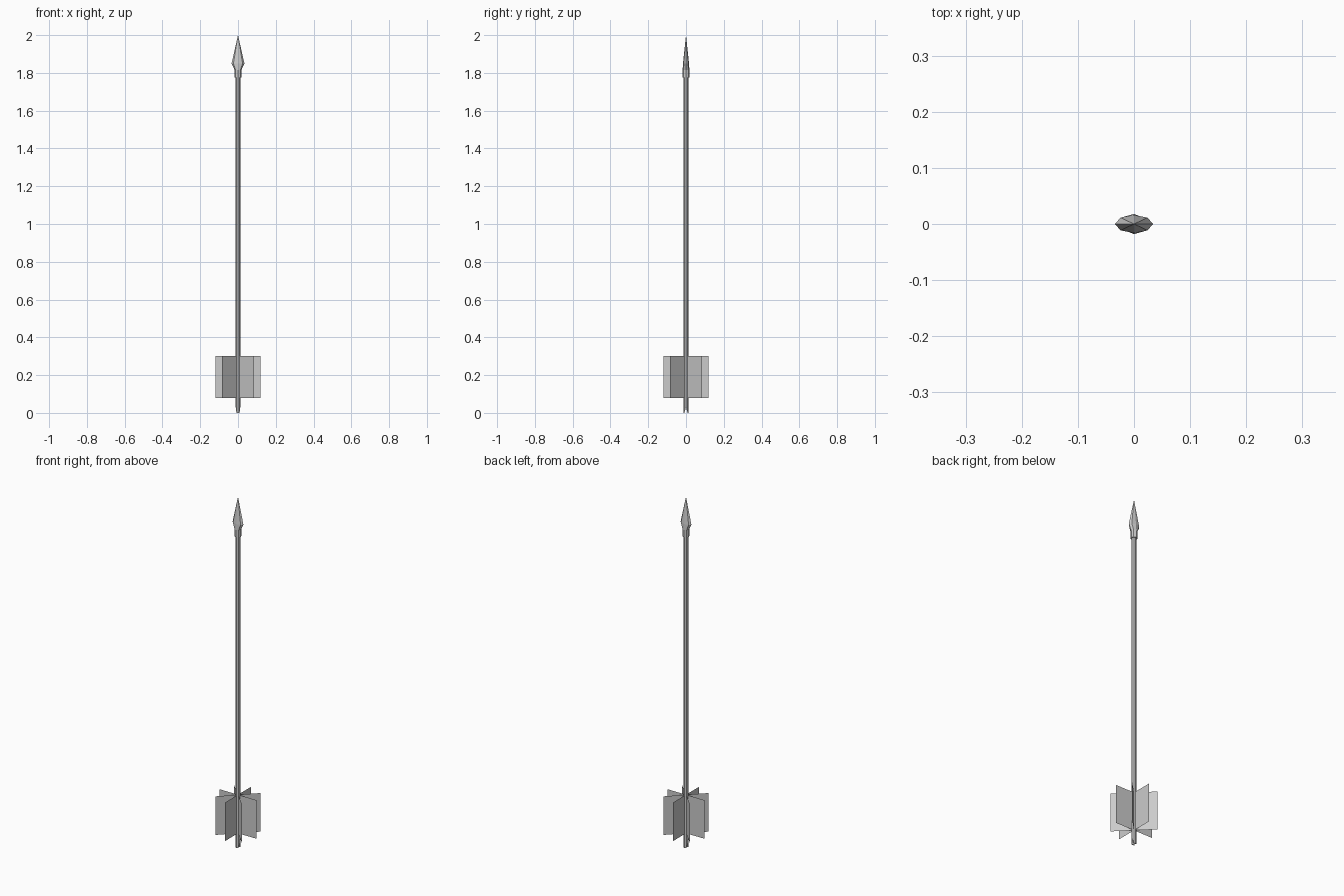
import bpy, bmesh
from math import sin, cos, pi

if "Cube" in bpy.data.objects:
    bpy.data.objects.remove(bpy.data.objects["Cube"])

SIDES = 8


def make_object(name, bm):
    bmesh.ops.recalc_face_normals(bm, faces=bm.faces)
    mesh = bpy.data.meshes.new(name)
    bm.to_mesh(mesh)
    bm.free()
    ob = bpy.data.objects.new(name, mesh)
    bpy.context.collection.objects.link(ob)
    return ob


def loft(name, rings, tip=None):
    """Stack elliptical rings (z, x radius, y radius), optionally ending in a point."""
    bm = bmesh.new()
    loops = [[bm.verts.new((rx * cos(2 * pi * i / SIDES), ry * sin(2 * pi * i / SIDES), z))
              for i in range(SIDES)] for z, rx, ry in rings]
    for a, b in zip(loops, loops[1:]):
        for i in range(SIDES):
            j = (i + 1) % SIDES
            bm.faces.new((a[i], a[j], b[j], b[i]))
    bm.faces.new(loops[0])
    if tip is None:
        bm.faces.new(loops[-1])
    else:
        point = bm.verts.new((0, 0, tip))
        for i in range(SIDES):
            bm.faces.new((loops[-1][i], loops[-1][(i + 1) % SIDES], point))
    return make_object(name, bm)


# Shaft with a nock slot cut through its tail
shaft = loft("shaft", [(0, .012, .012), (1.79, .012, .012)])
bm = bmesh.new()
profile = [(-.007, -.02), (.007, -.02), (.007, .005), (0, .03), (-.007, .005)]
ends = [[bm.verts.new((x, y, z)) for y, z in profile] for x in (-.05, .05)]
for end in ends:
    bm.faces.new(end)
for i in range(5):
    j = (i + 1) % 5
    bm.faces.new((ends[0][i], ends[0][j], ends[1][j], ends[1][i]))
cutter = make_object("nock_cutter", bm)
cutter.hide_render = True
cutter.hide_set(True)
cut = shaft.modifiers.new("nock", "BOOLEAN")
cut.operation = "DIFFERENCE"
cut.solver = "EXACT"
cut.object = cutter

# Flattened arrowhead with a round socket
loft("arrowhead", [(1.775, .018, .018), (1.815, .018, .018), (1.85, .034, .016)], tip=2.0)

# Eight paper-thin fletching vanes around the tail
for k in range(8):
    c, s = cos(k * pi / 4), sin(k * pi / 4)
    bm = bmesh.new()
    bm.faces.new([bm.verts.new((r * c, r * s, z))
                  for r, z in ((.005, .08), (.118, .08), (.118, .30), (.005, .30))])
    make_object(f"fletching_{k + 1}", bm)
